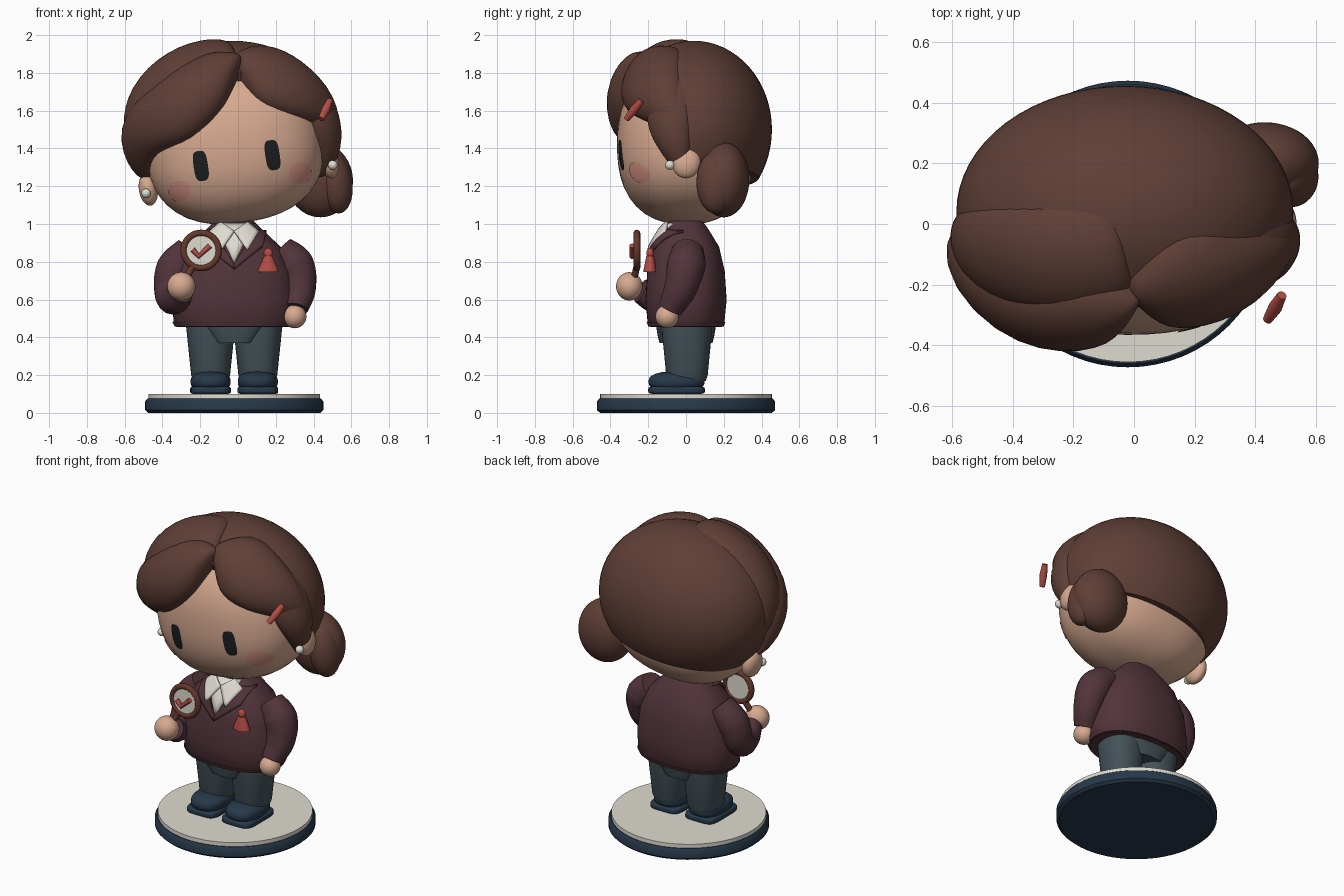
import bpy, bmesh
from math import sin, cos, pi, sqrt
from mathutils import Vector, Matrix

if "Cube" in bpy.data.objects:
    bpy.data.objects.remove(bpy.data.objects["Cube"], do_unlink=True)


def material(name, *rgb):
    m = bpy.data.materials.new(name)
    m.use_nodes = True
    m.diffuse_color = (*rgb, 1)
    bsdf = m.node_tree.nodes["Principled BSDF"]
    bsdf.inputs["Base Color"].default_value = (*rgb, 1)
    bsdf.inputs["Roughness"].default_value = 0.7
    return m


HAIR = material("hair brown", .115, .05, .037)
SKIN = material("skin", .68, .40, .28)
KNIT = material("burgundy knit", .085, .035, .044)
PANTS = material("slate trousers", .058, .085, .1)
NAVY = material("navy", .02, .04, .068)
CREAM = material("cream", .74, .71, .64)
RED = material("red", .46, .075, .06)
WOOD = material("wood brown", .13, .04, .025)
DARK = material("eye black", .012, .013, .014)
BLUSH = material("blush", .7, .3, .235)


def finish(ob, mat, angle=0.7):
    ob.data.materials.clear()
    ob.data.materials.append(mat)
    bpy.ops.object.select_all(action='DESELECT')
    ob.select_set(True)
    bpy.context.view_layer.objects.active = ob
    bpy.ops.object.shade_smooth_by_angle(angle=angle)
    return ob


def make(name, bm, mat, angle=0.7):
    bmesh.ops.recalc_face_normals(bm, faces=bm.faces)
    me = bpy.data.meshes.new(name)
    bm.to_mesh(me)
    bm.free()
    ob = bpy.data.objects.new(name, me)
    bpy.context.collection.objects.link(ob)
    return finish(ob, mat, angle)


def blob_mesh(radii, power=2, seg=48):
    """Ellipsoid, boxier with a higher power."""
    bm = bmesh.new()
    bmesh.ops.create_uvsphere(bm, u_segments=seg, v_segments=seg // 2, radius=1)
    for v in bm.verts:
        d = sum(abs(c) ** power for c in v.co) ** (1 / power)
        v.co = Vector(c / d * r for c, r in zip(v.co, radii))
    return bm


def blob(name, at, radii, mat, power=2, roll=0):
    ob = make(name, blob_mesh(radii, power), mat)
    ob.location, ob.rotation_euler = at, (0, roll, 0)
    return ob


def loft(name, rings, mat, cx=0, cy=0, power=2.0, n=40):
    """Stack of rounded rings given as (z, x radius, y radius)."""
    bm, loops = bmesh.new(), []
    for z, rx, ry in rings:
        loop = []
        for i in range(n):
            c, s = cos(2 * pi * i / n), sin(2 * pi * i / n)
            d = (abs(c) ** power + abs(s) ** power) ** (1 / power)
            loop.append(bm.verts.new((cx + rx * c / d, cy + ry * s / d, z)))
        loops.append(loop)
    for a, b in zip(loops, loops[1:]):
        for i in range(n):
            j = (i + 1) % n
            bm.faces.new((a[i], a[j], b[j], b[i]))
    bm.faces.new(loops[0])
    bm.faces.new(loops[-1])
    return make(name, bm, mat)


def tube(name, pts, radii, mat, kind='BEZIER'):
    cu = bpy.data.curves.new(name, 'CURVE')
    cu.dimensions, cu.bevel_depth, cu.bevel_resolution = '3D', 1, 6
    cu.use_fill_caps = True
    sp = cu.splines.new(kind)
    knots = sp.bezier_points if kind == 'BEZIER' else sp.points
    knots.add(len(pts) - 1)
    for k, p, r in zip(knots, pts, radii):
        k.co = p if kind == 'BEZIER' else (*p, 1)
        k.radius = r
        if kind == 'BEZIER':
            k.handle_left_type = k.handle_right_type = 'AUTO'
    ob = bpy.data.objects.new(name, cu)
    bpy.context.collection.objects.link(ob)
    bpy.ops.object.select_all(action='DESELECT')
    ob.select_set(True)
    bpy.context.view_layer.objects.active = ob
    bpy.ops.object.convert(target='MESH')
    return finish(bpy.context.view_layer.objects.active, mat)


# Base
MID = -.02
loft("base", [(0, .455, .455), (.015, .472, .472), (.06, .472, .472), (.075, .46, .46)], NAVY, MID, n=64)
loft("base_top", [(.07, .455, .455), (.1, .455, .455)], CREAM, MID, n=64)

# Legs and shoes
for side, s in (("right", -1), ("left", 1)):
    x = MID + .125 * s
    blob(side + "_sole", (x, -.05, .12), (.108, .15, .022), NAVY, 5)
    blob(side + "_shoe", (x, -.05, .165), (.106, .148, .055), NAVY, 2.5)
    loft(side + "_leg", [(.17, .09, .1), (.2, .103, .11), (.46, .13, .135)], PANTS, x, .005, 2.3)
loft("hips", [(.37, .115, .14), (.41, .15, .15), (.47, .2, .16)], PANTS, MID, 0, 3)

# Sweater
BODY = [(.455, .305, .19), (.475, .322, .203), (.6, .325, .215), (.75, .305, .205),
        (.88, .245, .175), (.97, .15, .12), (1.02, .1, .085)]
loft("sweater", BODY, KNIT, MID, 0, 2.3, 64)
loft("sweater_hem", [(.458, .315, .2), (.48, .327, .208)], KNIT, MID, 0, 2.3, 64)
loft("neck", [(.98, .085, .08), (1.06, .085, .08)], SKIN, MID)


def front(x, z):
    for a, b in zip(BODY, BODY[1:]):
        if z <= b[0]:
            break
    t = min(1, (z - a[0]) / (b[0] - a[0]))
    rx, ry = (a[k] + (b[k] - a[k]) * t for k in (1, 2))
    return -ry * max(0, 1 - (abs(x - MID) / rx) ** 2.3) ** (1 / 2.3)


def patch(name, outline, mat, lift, flip=1):
    """Cloth panel lying on the chest."""
    bm = bmesh.new()
    bm.faces.new([bm.verts.new((MID + flip * x, 0, z)) for x, z in outline])
    bmesh.ops.triangulate(bm, faces=bm.faces)
    bmesh.ops.subdivide_edges(bm, edges=bm.edges, cuts=5, use_grid_fill=True)
    for v in bm.verts:
        v.co.y = front(v.co.x, v.co.z) - lift
    ob = make(name, bm, mat)
    mod = ob.modifiers.new("thickness", 'SOLIDIFY')
    mod.thickness, mod.offset = .014, 0


patch("shirt_front", [(-.1, 1), (0, .79), (.1, 1)], CREAM, .006)
for side, s in (("right", 1), ("left", -1)):
    patch(side + "_collar", [(-.13, .96), (-.07, 1.01), (0, .96), (-.07, .86)], CREAM, .022, s)
    patch(side + "_lapel", [(-.17, .96), (-.12, .97), (0, .79), (0, .76), (-.15, .88)], KNIT, .014, s)

# Arms and hands
tube("left_arm", [(.22, .01, .86), (.3, 0, .78), (.325, -.03, .66), (.305, -.085, .55)],
     (.085, .104, .088, .066), KNIT)
tube("right_arm", [(-.25, .01, .86), (-.335, 0, .76), (-.355, -.04, .63), (-.33, -.15, .6), (-.3, -.24, .645)],
     (.085, .1, .086, .075, .066), KNIT)
blob("left_hand", (.3, -.1, .51), (.062, .062, .062), SKIN)
blob("right_hand", (-.3, -.3, .67), (.075, .07, .075), SKIN)

# Magnifier with tick
bpy.ops.mesh.primitive_torus_add(location=(-.195, -.26, .86), rotation=(pi / 2, 0, 0),
                                 major_radius=.092, minor_radius=.018)
bpy.context.object.name = "magnifier_ring"
finish(bpy.context.object, WOOD)
bpy.ops.mesh.primitive_cylinder_add(vertices=40, location=(-.195, -.26, .86), rotation=(pi / 2, 0, 0),
                                    radius=.09, depth=.02)
bpy.context.object.name = "magnifier_lens"
finish(bpy.context.object, CREAM)
tube("magnifier_handle", [(-.24, -.26, .775), (-.31, -.29, .65)], (.018, .018), WOOD, 'POLY')
tube("tick_mark", [(-.24, -.285, .865), (-.208, -.285, .83), (-.148, -.285, .885)], (.015,) * 3, RED, 'POLY')

# Tassel brooch
loft("tassel", [(.745, .055, .035), (.76, .053, .034), (.83, .022, .02)], RED, .16, -.19)
blob("tassel_knot", (.16, -.19, .845), (.024, .02, .028), RED)

# Head, tilted sideways
ROLL, HEAD, FACE, BOXY = -.15, Vector((MID, 0, 1.42)), (.475, .365, .415), 2.4
blob("head", HEAD, FACE, SKIN, BOXY, ROLL)
TILT = Matrix.Translation(HEAD) @ Matrix.Rotation(ROLL, 4, 'Y')


def decal(name, cx, cz, rx, rz, power, mat):
    """Thin painted shape following the face."""
    bm, n, rows = bmesh.new(), 28, []
    for k in range(1, 6):
        row = []
        for i in range(n):
            c, s = cos(2 * pi * i / n), sin(2 * pi * i / n)
            d = (abs(c) ** power + abs(s) ** power) ** (1 / power) * 5 / k
            x, z = cx + rx * c / d, cz + rz * s / d
            rest = 1 - (abs(x) / FACE[0]) ** BOXY - (abs(z) / FACE[2]) ** BOXY
            row.append(bm.verts.new((x, -FACE[1] * max(0, rest) ** (1 / BOXY) - .004, z)))
        rows.append(row)
    bm.faces.new(rows[0])
    for a, b in zip(rows, rows[1:]):
        for i in range(n):
            j = (i + 1) % n
            bm.faces.new((a[i], a[j], b[j], b[i]))
    bm.transform(TILT)
    make(name, bm, mat)


for side, s in (("right", -1), ("left", 1)):
    decal(side + "_eye", s * .192, -.085, .038, .08, 3.5, DARK)
    decal(side + "_cheek", s * .325, -.2, .06, .054, 2, BLUSH)
    blob(side + "_ear", TILT @ Vector((s * .485, 0, -.165)), (.05, .078, .088), SKIN, 2, ROLL)
    blob(side + "_earring", TILT @ Vector((s * .5, -.085, -.185)), (.025,) * 3, CREAM)

# Back hair: ellipsoid cut at the hairline and nape
bm = blob_mesh((.555, .415, .47), 2, 64)
bm.transform(Matrix.Translation((-.03, .04, 1.5)))
for point, normal in (((0, -.3, 1.85), (0, .65, .35)), ((0, 0, 1.24), (ROLL, 0, 1))):
    geom = bm.verts[:] + bm.edges[:] + bm.faces[:]
    bmesh.ops.bisect_plane(bm, geom=geom, plane_co=point, plane_no=normal, clear_inner=True)
    bmesh.ops.holes_fill(bm, edges=[e for e in bm.edges if e.is_boundary], sides=0)
make("back_hair", bm, HAIR)

# Swept hair locks bulging out of the skull
CORE, SIZE, SUNK = Vector((-.03, 0, 1.47)), (.55, .42, .47), .87


def on_skull(p):
    if len(p) == 3:
        return Vector(p)
    dx, dz = (p[0] - CORE.x) / SIZE[0], (p[1] - CORE.z) / SIZE[2]
    return Vector((p[0], -SIZE[1] * sqrt(max(0, SUNK ** 2 - dx * dx - dz * dz)), p[1]))


def spline(pts, u):
    n = len(pts) - 1
    i = min(int(u * n), n - 1)
    t = u * n - i
    a, b, c, d = (pts[min(max(k, 0), n)] for k in range(i - 1, i + 3))
    return b + (c - a) * t / 2 + (a * 2 - b * 5 + c * 4 - d) * t * t / 2 + (b * 3 - a - c * 3 + d) * t ** 3 / 2


def lock(name, upper, lower, start, end, edge=.45, n=28):
    bm, rows = bmesh.new(), []
    upper, lower = [on_skull(p) for p in upper], [on_skull(p) for p in lower]
    steps = [(1 - cos(pi * k / n)) / 2 for k in range(n + 1)]
    for u in steps:
        row = []
        for v in steps:
            p = spline(upper, u).lerp(spline(lower, u), v) - CORE
            d = Vector(c / r for c, r in zip(p, SIZE)).normalized()
            swell = max(0, sin(pi * v)) ** edge * max(0, sin(pi * u)) ** .25
            d *= SUNK + (start + (end - start) * u - SUNK) * swell
            row.append(bm.verts.new(CORE + Vector(c * r for c, r in zip(d, SIZE))))
        rows.append(row)
    for a, b in zip(rows, rows[1:]):
        for j in range(n):
            bm.faces.new((a[j], a[j + 1], b[j + 1], b[j]))
    make(name, bm, HAIR, 1.2)


lock("right_fringe", [(.02, 1.82), (-.12, 1.84), (-.35, 1.72), (-.51, 1.52), (-.55, 1.25)],
     [(.01, 1.79), (-.08, 1.62), (-.24, 1.46), (-.42, 1.36), (-.48, 1.2)], 1.24, 1.08)
lock("left_fringe", [(-.03, 1.84), (.12, 1.87), (.3, 1.8), (.46, 1.64), (.5, 1.45)],
     [(-.01, 1.79), (.1, 1.66), (.25, 1.58), (.42, 1.5), (.47, 1.4)], 1.19, 1.04)
lock("top_layer", [(-.06, .09, 2), (-.35, .08, 1.85), (-.57, .06, 1.6), (-.58, .04, 1.35)],
     [(.01, -.25, 1.88), (-.2, -.31, 1.77), (-.45, -.25, 1.6), (-.56, -.12, 1.4)], 1.19, 1.05, .25)
lock("left_side_lock", [(.38, .04, 1.87), (.52, .04, 1.55), (.52, .03, 1.2)],
     [(.36, -.22, 1.77), (.48, -.22, 1.5), (.52, -.03, 1.2)], 1.07, 1.06, .3)

# Side bun and hair clip
blob("bun", (.43, .2, 1.235), (.178, .135, .2), HAIR, 2, ROLL)
blob("bun_curl", (.515, .155, 1.22), (.09, .1, .165), HAIR, 2, ROLL)
tube("hair_clip", [(.44, -.315, 1.555), (.465, -.275, 1.605), (.487, -.235, 1.655)], (.016, .023, .016), RED, 'POLY')
